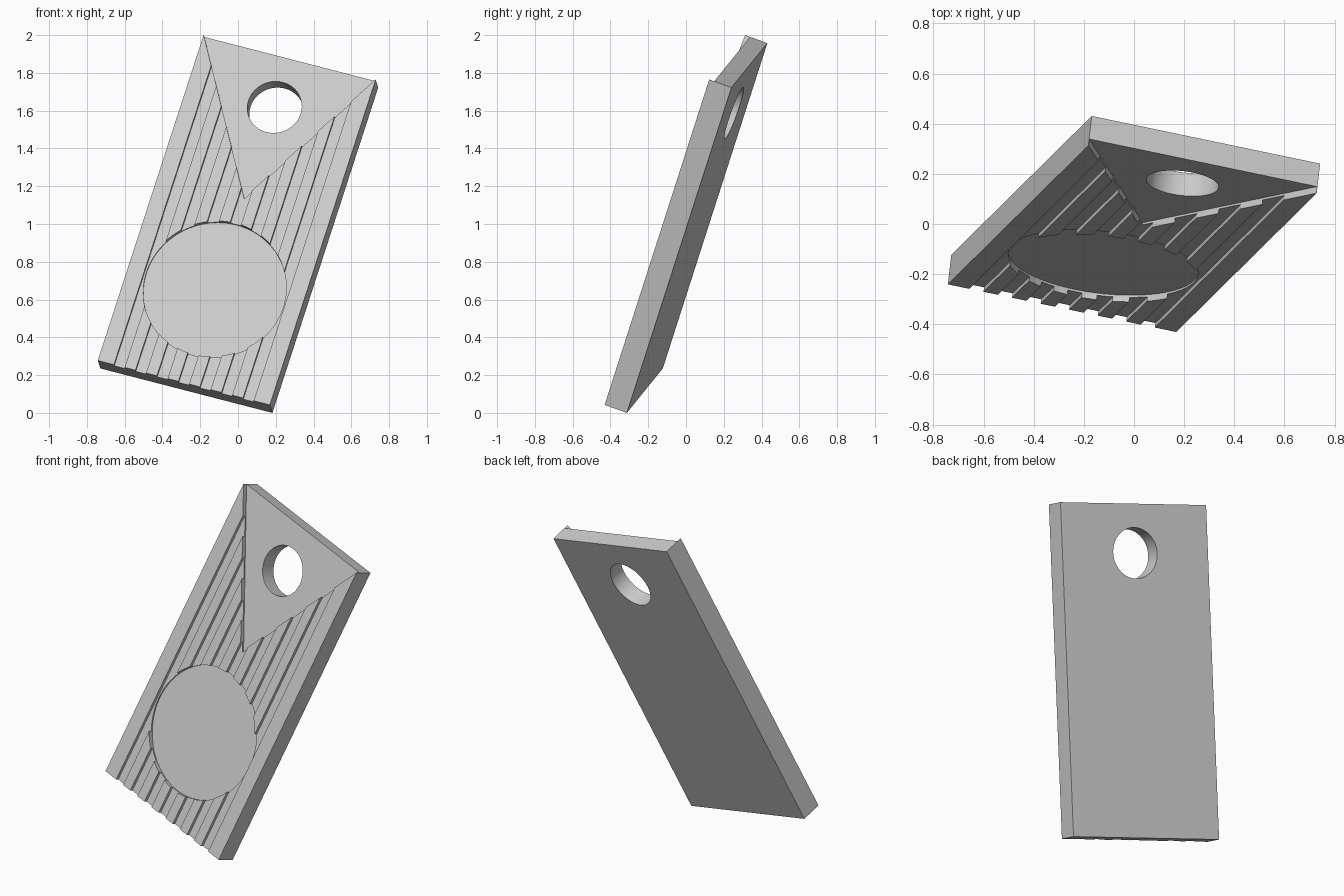
import bpy, math
from mathutils import Matrix, Vector

old = bpy.data.objects.get("Cube")
if old:
    bpy.data.objects.remove(old, do_unlink=True)

WIDTH, LENGTH, THICK = 0.96, 1.894, 0.126
TOP, FRONT = LENGTH / 2, THICK / 2
RECESS, GROOVE = 0.028, 0.019

# Single light grey material
grey = bpy.data.materials.new("light grey")
grey.use_nodes = True
grey.diffuse_color = (0.6, 0.6, 0.6, 1)
grey.node_tree.nodes["Principled BSDF"].inputs["Base Color"].default_value = (0.6, 0.6, 0.6, 1)


def prism(name, outline, z0, z1):
    """Extrude a counter-clockwise outline from z0 to z1."""
    n = len(outline)
    verts = [(x, y, z) for z in (z0, z1) for x, y in outline]
    faces = [list(range(n))[::-1], list(range(n, 2 * n))]
    faces += [(i, (i + 1) % n, n + (i + 1) % n, n + i) for i in range(n)]
    mesh = bpy.data.meshes.new(name)
    mesh.from_pydata(verts, [], faces)
    mesh.materials.append(grey)
    obj = bpy.data.objects.new(name, mesh)
    bpy.context.collection.objects.link(obj)
    return obj


def rectangle(x0, x1, y0, y1):
    return [(x0, y0), (x1, y0), (x1, y1), (x0, y1)]


def circle(cy, radius, sides=96):
    steps = [2 * math.pi * i / sides for i in range(sides)]
    return [(radius * math.cos(a), cy + radius * math.sin(a)) for a in steps]


# Flat panel, modelled lying down with its front facing up
panel = prism("panel", rectangle(-WIDTH / 2, WIDTH / 2, -TOP, TOP), -FRONT, FRONT)

# Seven lengthwise grooves
cutters = []
for i in range(-3, 4):
    x = i * 0.12
    cutters.append(prism("groove_cutter", rectangle(x - 0.03, x + 0.03, -TOP - 0.1, TOP + 0.1),
                         FRONT - GROOVE, FRONT + 0.1))

# Triangular recess open at the top edge, continued past it
tip = 0.13
half = WIDTH / 2 - 0.001
stretch = 1.1
triangle = [(0, tip), (half * stretch, tip + (TOP - tip) * stretch),
            (-half * stretch, tip + (TOP - tip) * stretch)]
cutters.append(prism("triangle_cutter", triangle, FRONT - RECESS, FRONT + 0.1))

# Round recess and through hole
cutters.append(prism("disc_cutter", circle(-0.4, 0.381), FRONT - RECESS, FRONT + 0.1))
cutters.append(prism("hole_cutter", circle(0.667, 0.145), -FRONT - 0.1, FRONT + 0.1))

for cutter in cutters:
    cutter.hide_render = True
    mod = panel.modifiers.new("cut", 'BOOLEAN')
    mod.operation = 'DIFFERENCE'
    mod.solver = 'EXACT'
    mod.object = cutter

# Bake the cuts and discard the cutters
graph = bpy.context.evaluated_depsgraph_get()
graph.update()
cut_mesh = bpy.data.meshes.new_from_object(panel.evaluated_get(graph))
panel.modifiers.clear()
panel.data = cut_mesh
for cutter in cutters:
    bpy.data.objects.remove(cutter, do_unlink=True)

# Lean the panel back and sideways
across = Vector((0.949, -0.198, -0.245)).normalized()
along = Vector((0.297, 0.292, 0.909))
along = (along - across * along.dot(across)).normalized()
facing = across.cross(along)
turn = Matrix((across, along, facing)).transposed().to_4x4()
cut_mesh.transform(turn)
lowest = min(v.co.z for v in cut_mesh.vertices)
cut_mesh.transform(Matrix.Translation((0, 0, -lowest)))

bpy.ops.object.select_all(action='DESELECT')
panel.select_set(True)
bpy.context.view_layer.objects.active = panel
bpy.ops.object.shade_smooth_by_angle(angle=math.radians(30))
